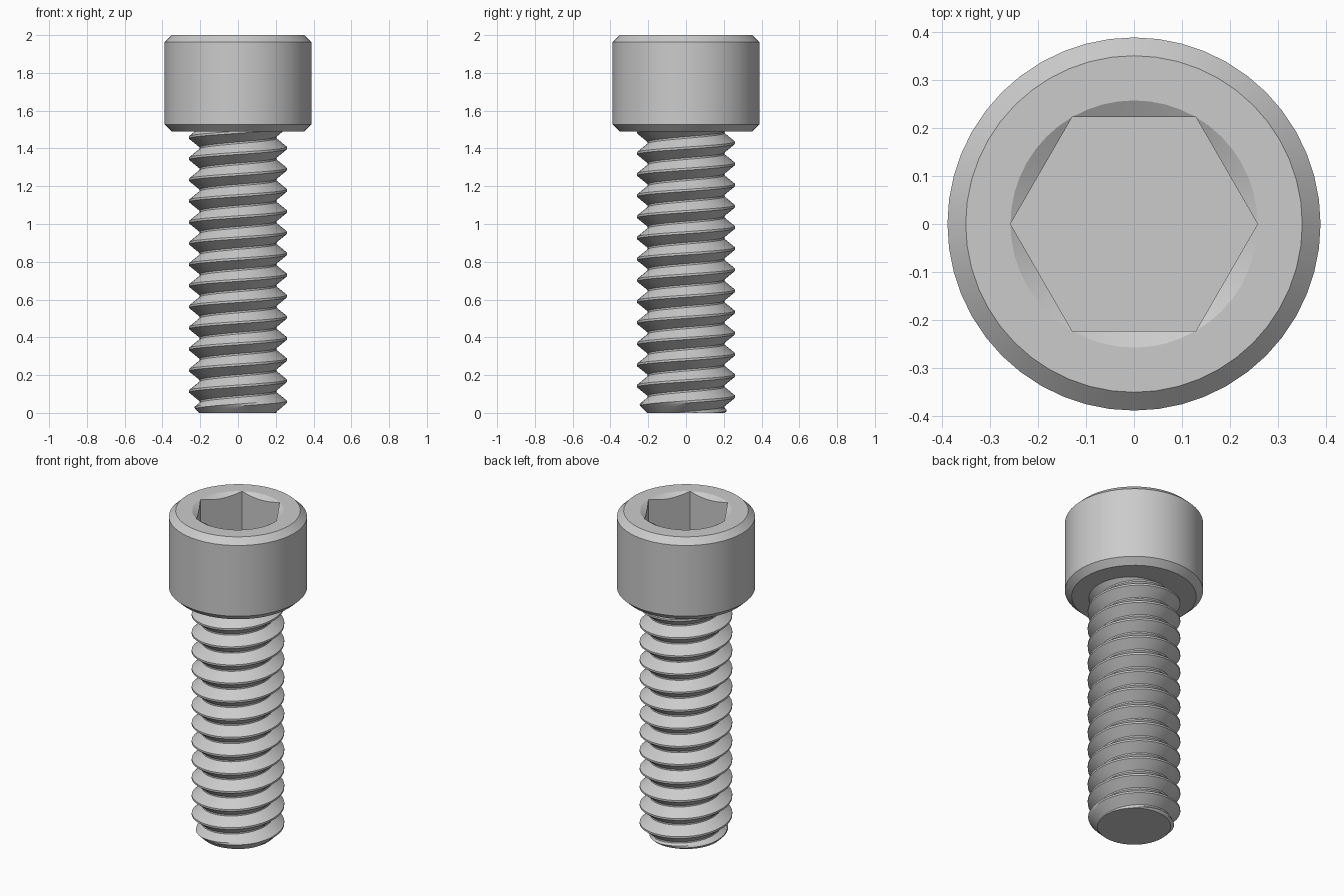
import bpy
import bmesh
from math import pi, cos, sin, tan, radians

default = bpy.data.objects.get("Cube")
if default:
    bpy.data.objects.remove(default, do_unlink=True)

SEGMENTS = 48
HEIGHT = 2.0
HEAD_BASE = 1.49

steel = bpy.data.materials.new("grey_steel")
steel.use_nodes = True
GREY = (0.6, 0.6, 0.6, 1.0)
steel.diffuse_color = GREY
steel.node_tree.nodes["Principled BSDF"].inputs["Base Color"].default_value = GREY


def build_round(name, profile):
    """Skin the (radius, z) profile given for each angle into a closed solid."""
    bm = bmesh.new()
    columns = []
    for i in range(SEGMENTS + 1):
        a = 2 * pi * i / SEGMENTS
        columns.append([bm.verts.new((r * cos(a), r * sin(a), z)) for r, z in profile(a)])
    for left, right in zip(columns, columns[1:]):
        for k in range(len(left) - 1):
            bm.faces.new((left[k], right[k], right[k + 1], left[k + 1]))
    bmesh.ops.remove_doubles(bm, verts=bm.verts, dist=1e-5)
    loose = [e for e in bm.edges if not e.link_faces]
    bmesh.ops.delete(bm, geom=loose, context="EDGES")
    # Close both open ends
    bmesh.ops.holes_fill(bm, edges=[e for e in bm.edges if e.is_boundary], sides=0)
    bmesh.ops.recalc_face_normals(bm, faces=bm.faces)
    mesh = bpy.data.meshes.new(name)
    bm.to_mesh(mesh)
    bm.free()
    mesh.materials.append(steel)
    obj = bpy.data.objects.new(name, mesh)
    bpy.context.collection.objects.link(obj)
    bpy.ops.object.select_all(action="DESELECT")
    obj.select_set(True)
    bpy.context.view_layer.objects.active = obj
    bpy.ops.object.shade_smooth_by_angle(angle=radians(30))
    return obj


# Head: chamfered cylinder with a countersunk hexagonal socket
HEAD_R, RIM_R, CHAMFER = 0.388, 0.35, 0.036
SOCKET_R, SOCKET_DEPTH = 0.257, 0.26


def head_profile(a):
    flat = SOCKET_R * cos(pi / 6)
    hexagon = flat / cos(a % (pi / 3) - pi / 6)
    lip = HEIGHT - (SOCKET_R - hexagon) * tan(pi / 6)
    return [(RIM_R, HEAD_BASE), (HEAD_R, HEAD_BASE + CHAMFER),
            (HEAD_R, HEIGHT - CHAMFER), (RIM_R, HEIGHT),
            (SOCKET_R, HEIGHT), (hexagon, lip),
            (hexagon, HEIGHT - SOCKET_DEPTH)]


build_round("socket_head", head_profile)

# Shank: single right-handed helical thread with a chamfered tip
CREST_R, ROOT_R, TIP_R = 0.26, 0.203, 0.206
PITCH, START = 0.112, 0.058
CREST_HALF, ROOT_HALF = 0.05, 0.04     # flats as fractions of the pitch
FLANK = 0.5 - CREST_HALF - ROOT_HALF
TURNS = range(-2, 16)
STEPS = [CREST_HALF + FLANK * t / 4 for t in range(5)]
STEPS = [-s for s in reversed(STEPS)] + STEPS


def thread_radius(a, z):
    u = ((z - START) / PITCH - a / (2 * pi)) % 1
    rise = (0.5 - ROOT_HALF - min(u, 1 - u)) / FLANK
    return ROOT_R + (CREST_R - ROOT_R) * max(0, min(1, rise))


def thread_profile(a):
    points = []
    for n in TURNS:
        for s in STEPS:
            z = START + PITCH * (n + s + a / (2 * pi))
            z = max(0, min(HEAD_BASE + 0.005, z))
            points.append((min(thread_radius(a, z), TIP_R + z), z))
    return points


build_round("threaded_shank", thread_profile)
